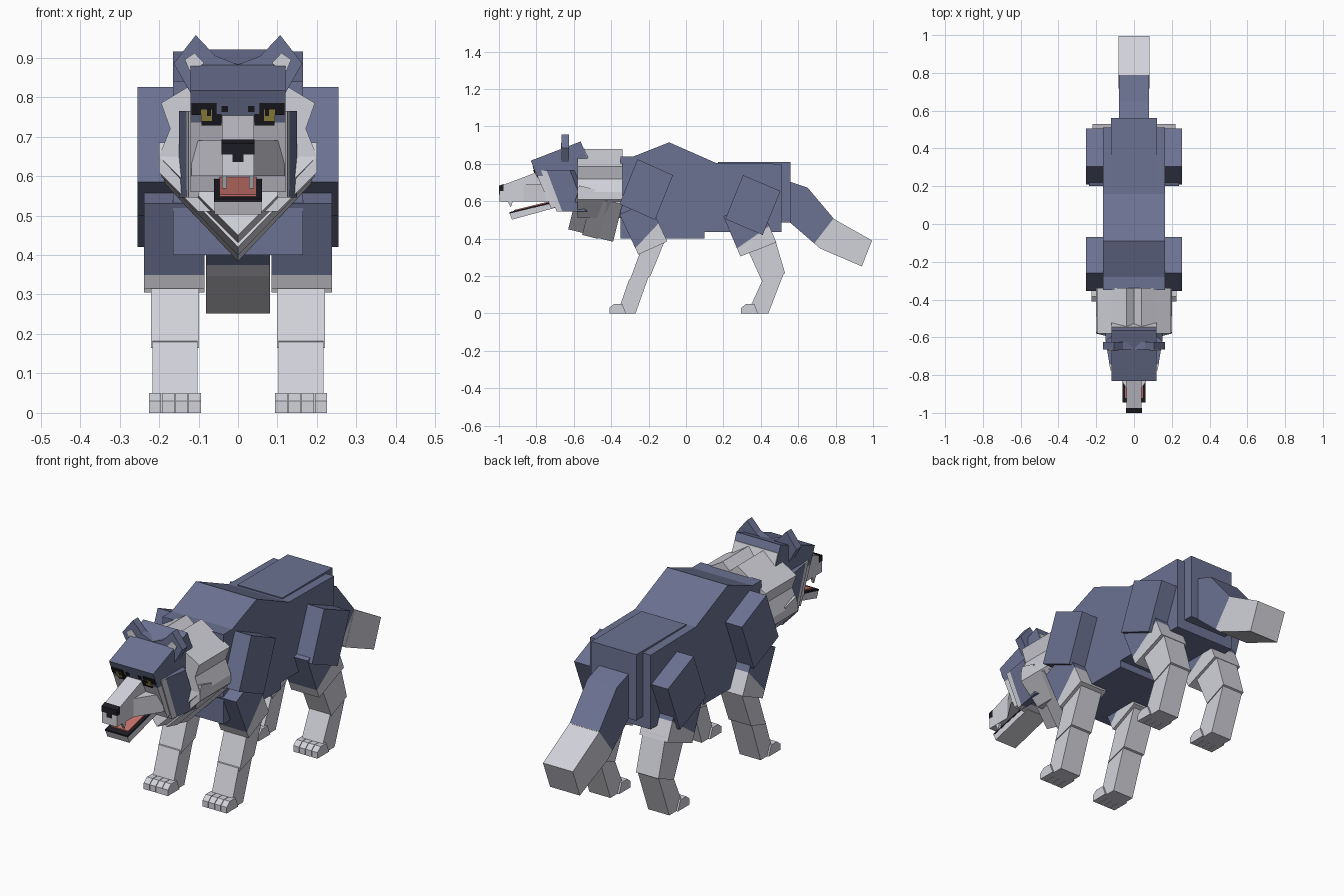
import bpy, bmesh
from mathutils import Vector

cube = bpy.data.objects.get("Cube")
if cube:
    bpy.data.objects.remove(cube, do_unlink=True)


def material(name, r, g, b):
    m = bpy.data.materials.new(name)
    m.use_nodes = True
    m.diffuse_color = (r, g, b, 1)
    m.node_tree.nodes["Principled BSDF"].inputs["Base Color"].default_value = (r, g, b, 1)
    return m


BLUE = material("slate blue fur", 0.15, 0.17, 0.29)
PALE = material("pale grey fur", 0.64, 0.64, 0.70)
BLACK = material("black", 0.012, 0.012, 0.018)
RED = material("mouth red", 0.58, 0.17, 0.15)
YELLOW = material("eye yellow", 0.38, 0.31, 0.06)


def prism(name, pts, lo, hi, mat, axis="x", paint=None, warp=None):
    """Extrude a 2D profile along an axis; paint = (material, planes) recolours the part in front of all planes."""
    place = {"x": lambda t, a, b: (t, a, b),
             "y": lambda t, a, b: (a, t, b),
             "z": lambda t, a, b: (a, b, t)}[axis]
    bm = bmesh.new()
    ends = [[bm.verts.new(place(t, a, b)) for a, b in pts] for t in (lo, hi)]
    bm.faces.new(ends[0])
    bm.faces.new(ends[1])
    n = len(pts)
    for i in range(n):
        j = (i + 1) % n
        bm.faces.new((ends[0][i], ends[0][j], ends[1][j], ends[1][i]))
    if warp:
        for v in bm.verts:
            v.co = warp(*v.co)
    me = bpy.data.meshes.new(name)
    me.materials.append(mat)
    if paint:
        me.materials.append(paint[0])
        for co, no in paint[1]:
            bmesh.ops.bisect_plane(bm, geom=bm.verts[:] + bm.edges[:] + bm.faces[:],
                                   plane_co=co, plane_no=no)
        for f in bm.faces:
            c = f.calc_center_median()
            if all((c - Vector(co)).dot(Vector(no)) > -1e-4 for co, no in paint[1]):
                f.material_index = 1
    bmesh.ops.recalc_face_normals(bm, faces=bm.faces[:])
    bm.to_mesh(me)
    bm.free()
    ob = bpy.data.objects.new(name, me)
    bpy.context.collection.objects.link(ob)
    return ob


def pair(name, pts, lo, hi, mat, paint=None):
    """Side-profile prism on both sides of the body."""
    for side, s in (("left", 1), ("right", -1)):
        prism(f"{side}_{name}", pts, s * lo, s * hi, mat, paint=paint)


# Body and rump
prism("body", [(-.35, .40), (.10, .40), (.10, .435), (.51, .435), (.51, .80), (.16, .805),
               (-.09, .915), (-.28, .84), (-.35, .84)], -.165, .165, BLUE)
prism("rump", [(.17, .50), (.56, .485), (.56, .81), (.17, .81)], -.122, .122, BLUE)

# Tail, pale towards the tip
tail_cut = (PALE, [((0, .81, .49), (0, .61, -.79))])
prism("tail_base", [(.54, .71), (.65, .673), (.79, .507), (.718, .347), (.54, .50)],
      -.08, .08, BLUE, paint=(PALE, [((0, .69, .38), (0, .79, -.61))]))
prism("tail_tip", [(.788, .507), (.995, .39), (.94, .252), (.718, .347)],
      -.081, .081, PALE)

# Shoulders and haunches
pair("shoulder", [(-.26, .825), (-.07, .74), (-.165, .50), (-.355, .585)], .15, .255, BLUE)
pair("haunch", [(.305, .74), (.505, .655), (.41, .42), (.21, .505)], .15, .255, BLUE)

# Front legs
pair("front_upper_leg", [(-.255, .315), (-.10, .385), (-.20, .60), (-.355, .53)], .085, .238, BLUE,
     (PALE, [((0, -.27, .35), (0, .73, -.68))]))
pair("front_mid_leg", [(-.235, .37), (-.115, .385), (-.19, .20), (-.305, .165), (-.25, .315)],
     .099, .221, PALE)
pair("front_shin", [(-.305, .18), (-.195, .21), (-.27, 0), (-.35, 0), (-.35, .05)], .103, .217, PALE)

# Hind legs
pair("hind_upper_leg", [(.291, .305), (.483, .38), (.39, .60), (.20, .52)], .085, .238, BLUE,
     (PALE, [((0, .29, .36), (0, .57, -.82))]))
pair("hind_mid_leg", [(.33, .34), (.475, .40), (.53, .215), (.41, .165)], .099, .221, PALE)
pair("hind_shin", [(.41, .18), (.525, .22), (.44, 0), (.355, 0), (.35, .05)], .103, .217, PALE)

# Toes
for foot, y in (("front", -.41), ("hind", .295)):
    for i in range(4):
        x = .094 + .0335 * i
        pair(f"{foot}_toe_{i + 1}", [(y, 0), (y, .03), (y + .025, .05), (y + .07, .05), (y + .09, 0)],
             x, x + .031, PALE)

# Neck ruff: grooved top with jagged sides
half = [(.04, .88), (.12, .83), (.195, .785), (.172, .72), (.20, .65), (.20, .61), (.10, .51)]
prism("neck_ruff", [(0, .845)] + half + [(-x, z) for x, z in reversed(half)],
      -.58, -.34, PALE, axis="y")

# Hanging chest fur, three overlapping V-shaped layers
vee = [(0, 0), (.20, .20), (.20, .235), (-.20, .235), (-.20, .20)]
for i, (y0, z0) in enumerate([(-.63, .45), (-.555, .42), (-.475, .405)]):
    prism(f"chest_fur_{i + 1}", vee, 0, .085, PALE, axis="y",
          warp=lambda x, y, z: (x * (1 - .03 * i), y0 + y + .25 * z, z0 + z - .25 * y))

# Head: pale muzzle side and pale nape
front_no = (0, -.92, -.39)
prism("head", [(-.83, .817), (-.563, .92), (-.46, .665), (-.72, .56)], -.12, .12, BLUE,
      paint=(PALE, [((0, -.775, .82), front_no), ((0, 0, .735), (0, 0, -1))]))
prism("nape", [(-.565, .885), (-.545, .885), (-.455, .67), (-.475, .67)], -.118, .118, PALE)

# Cheek flaps flaring out from the head
for side, s in (("left", 1), ("right", -1)):
    prism(f"{side}_cheek_flap",
          [(s * .10, -.775), (s * .125, -.775), (s * .15, -.62), (s * .10, -.58)],
          .545, .765, BLUE, axis="z",
          warp=lambda x, y, z: (x, y + .38 * (.765 - z), z),
          paint=(PALE, [((0, -.745, .765), (0, -.935, -.355))]))

# Ears with pale inner patches
for side, s in (("left", 1), ("right", -1)):
    prism(f"{side}_ear", [(s * x, z) for x, z in
                          [(.107, .957), (.163, .885), (.12, .81), (0, .86), (0, .882), (.058, .905)]],
          -.665, -.625, BLUE, axis="y")
    prism(f"{side}_inner_ear", [(s * x, z) for x, z in
                                [(.11, .912), (.135, .895), (.122, .865), (.085, .885)]],
          -.669, -.66, PALE, axis="y")

# Muzzle
prism("snout", [(-.998, .60), (-.998, .68), (-.78, .762), (-.70, .762), (-.70, .60)], -.041, .041, PALE)
prism("muzzle_cheeks", [(.04, -.87), (.118, -.75), (.118, -.66), (-.118, -.66), (-.118, -.75), (-.04, -.87)],
      .60, .69, PALE, axis="z")
prism("nose", [(-1.0, .655), (-1.0, .683), (-.975, .692), (-.975, .655)], -.042, .042, BLACK)
prism("nose_stem", [(-1.0, .635), (-1.0, .656), (-.99, .656), (-.99, .635)], -.014, .014, BLACK)

# Lower jaw, lining, tongue and fangs
prism("lower_jaw", [(-.943, .535), (-.93, .502), (-.70, .565), (-.70, .592)], -.06, .06, PALE)
prism("mouth_lining", [(-.945, .534), (-.945, .542), (-.72, .596), (-.72, .588)], -.061, .061, BLACK)
prism("tongue", [(-.92, .546), (-.92, .553), (-.72, .602), (-.72, .594)], -.047, .047, RED)
pair("fang", [(-.955, .602), (-.925, .602), (-.937, .568)], .028, .04, PALE)


# Eye markings laid on the sloping face
def face_plate(name, z0, z1, x0, x1, mat, t):
    def y(z):
        return -.83 + .428 * (.817 - z)
    pair(name, [(y(z0) - t, z0), (y(z1) - t, z1), (y(z1) + .002, z1), (y(z0) + .002, z0)], x0, x1, mat)


face_plate("eye_corner", .728, .757, .042, .092, BLACK, .004)
face_plate("brow", .755, .785, .055, .118, BLACK, .004)
face_plate("eye", .74, .768, .066, .094, YELLOW, .007)
face_plate("pupil", .752, .768, .068, .078, BLACK, .009)
face_plate("forehead_mark", .762, .778, .025, .042, BLACK, .003)
